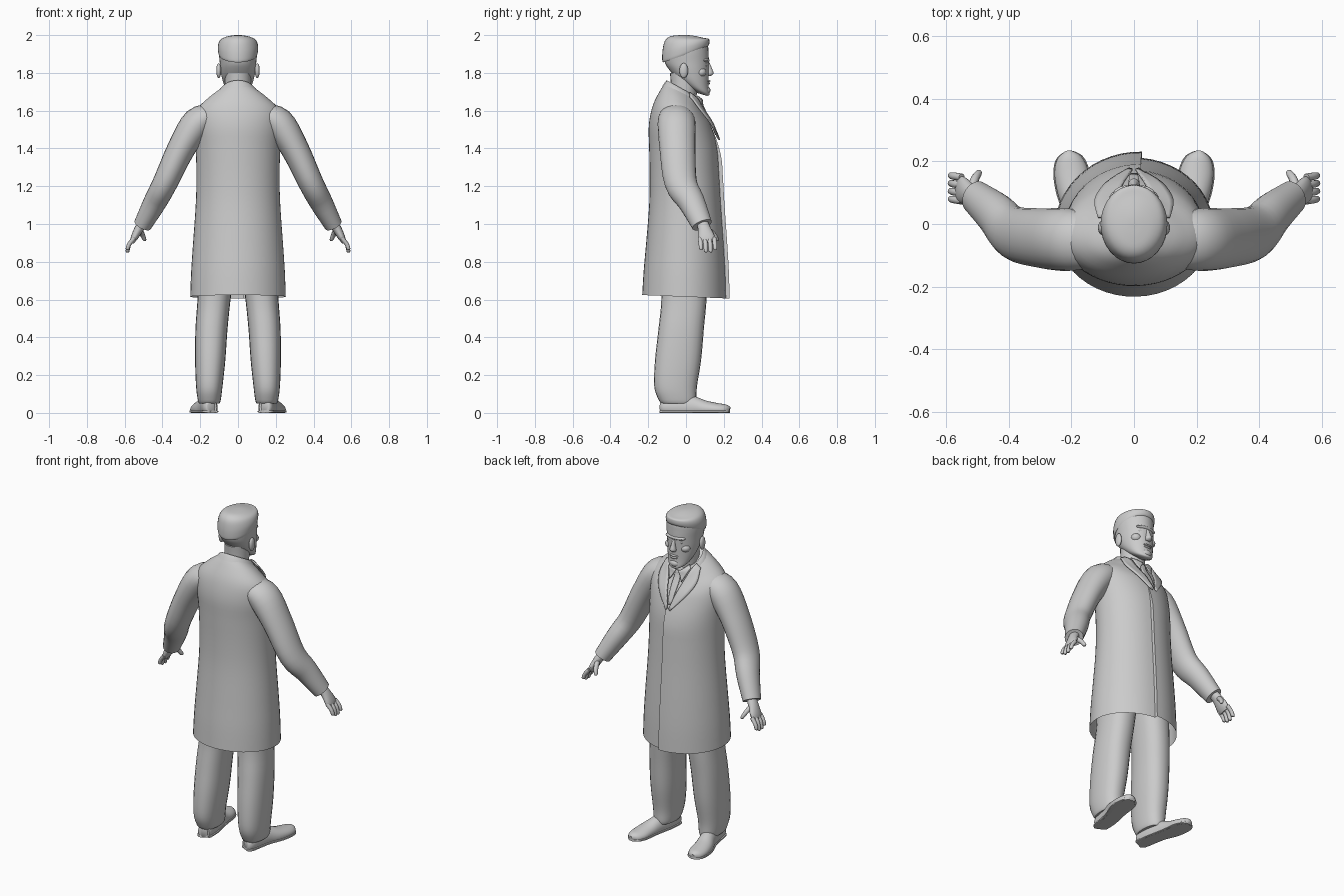
import bpy
import bmesh
import math
from mathutils import Vector
from mathutils.bvhtree import BVHTree

cube = bpy.data.objects.get("Cube")
if cube:
    bpy.data.objects.remove(cube)

grey = bpy.data.materials.new("plain_grey")
grey.use_nodes = True
grey.diffuse_color = (0.6, 0.6, 0.6, 1)
grey.node_tree.nodes["Principled BSDF"].inputs["Base Color"].default_value = (0.6, 0.6, 0.6, 1)


def finish(name, bm, thickness=0):
    """Turn a bmesh into a smooth shaded object."""
    bmesh.ops.remove_doubles(bm, verts=bm.verts, dist=0.0001)
    bmesh.ops.recalc_face_normals(bm, faces=bm.faces)
    mesh = bpy.data.meshes.new(name)
    bm.to_mesh(mesh)
    bm.free()
    mesh.materials.append(grey)
    obj = bpy.data.objects.new(name, mesh)
    bpy.context.collection.objects.link(obj)
    if thickness:
        solid = obj.modifiers.new("thickness", "SOLIDIFY")
        solid.thickness = thickness
        solid.offset = 0
    bpy.ops.object.select_all(action="DESELECT")
    obj.select_set(True)
    bpy.context.view_layer.objects.active = obj
    bpy.ops.object.shade_smooth_by_angle(angle=math.radians(45))
    return obj


def smooth_path(keys, steps):
    """Catmull-Rom interpolation through tuples of any length."""
    result = []
    last = len(keys) - 1
    for i in range(last):
        a, b, c, d = (keys[max(0, min(last, i + j))] for j in (-1, 0, 1, 2))
        for k in range(steps):
            t = k / steps
            result.append([q + t / 2 * (r - p + t * (2 * p - 5 * q + 4 * r - s + t * (3 * (q - r) + s - p)))
                           for p, q, r, s in zip(a, b, c, d)])
    return result + [list(keys[-1])]


def loft(name, keys, ref=None, segs=24, steps=4, side=1, power=2, flap=0, caps=(True, True)):
    """Skin rings (x, y, z, radius, radius, tilt); with ref the rings follow the path."""
    rings = smooth_path([tuple(k) + (0,) * (6 - len(k)) for k in keys], steps)
    bm = bmesh.new()
    loops = []
    for i, (x, y, z, ra, rb, tilt) in enumerate(rings):
        u, v = Vector((1, 0, 0)), Vector((0, 1, tilt))
        if ref:
            before, after = rings[max(i - 1, 0)], rings[min(i + 1, len(rings) - 1)]
            d = (Vector(after[:3]) - Vector(before[:3])).normalized()
            u = (Vector(ref) - d * d.dot(Vector(ref))).normalized()
            v = d.cross(u)
        loop = []
        for k in range(segs + (1 if flap else 0)):
            a = math.pi / 2 - (0.1 if flap else 0) + math.tau * k / segs
            c, s = math.cos(a), math.sin(a)
            c = math.copysign(abs(c) ** (2 / power), c)
            s = math.copysign(abs(s) ** (2 / power), s)
            # front edge that overlaps the other side
            lift = flap * max(0, 1 - 5 * k / segs) * min(1, max(0, (1.5 - z) * 6))
            p = Vector((x, y, z)) + u * c * ra + v * s * rb + Vector((0, lift, 0))
            loop.append(bm.verts.new((p.x * side, p.y, max(p.z, 0))))
        loops.append(loop)
    for lower, upper in zip(loops, loops[1:]):
        for k in range(len(lower)):
            n = (k + 1) % len(lower)
            bm.faces.new((lower[k], lower[n], upper[n], upper[k]))
    for wanted, loop in zip(caps, (loops[0], loops[-1])):
        if wanted:
            bm.faces.new(loop)
    return finish(name, bm)


def ball(name, centre, size):
    bm = bmesh.new()
    bmesh.ops.create_uvsphere(bm, u_segments=16, v_segments=10, radius=1)
    bmesh.ops.scale(bm, vec=size, verts=bm.verts)
    bmesh.ops.translate(bm, vec=centre, verts=bm.verts)
    return finish(name, bm)


# long coat, with the front edge overlapping
coat = loft("coat", [
    (0, -.01, .615, .253, .222, -.04), (0, -.008, .75, .248, .216, -.02),
    (0, -.006, .9, .238, .205), (0, -.005, 1.1, .224, .19),
    (0, -.008, 1.25, .22, .184), (0, -.015, 1.4, .224, .18),
    (0, -.032, 1.52, .232, .165), (0, -.04, 1.6, .222, .138, -.15),
    (0, -.034, 1.66, .16, .108, -.35), (0, -.022, 1.695, .105, .092, -.5),
    (0, -.02, 1.705, .085, .082, -.55)], segs=48, flap=.02, caps=(False, True))
tree = BVHTree.FromPolygons([v.co for v in coat.data.vertices],
                            [p.vertices for p in coat.data.polygons])


def panel(name, inner, outer, lift, side=1):
    """Cloth strip between two (x, z) lines, laid on the front of the coat."""
    bm = bmesh.new()
    rows = []
    for a, b in zip(smooth_path(inner, 4), smooth_path(outer, 4)):
        row = []
        for j in range(5):
            x, z = (p + (q - p) * j / 4 for p, q in zip(a, b))
            hit = tree.ray_cast(Vector((x * side, 1, z)), Vector((0, -1, 0)))[0]
            if hit is None:
                hit = tree.find_nearest(Vector((x * side, 0, z)))[0]
            row.append(bm.verts.new(hit + Vector((0, lift, lift / 3))))
        rows.append(row)
    for r, s in zip(rows, rows[1:]):
        for j in range(4):
            bm.faces.new((r[j], r[j + 1], s[j + 1], s[j]))
    finish(name, bm, 0.008)


# coat collar, neck and tie
loft("coat_collar", [(0, -.02, 1.675, .118, .106, -.5), (0, -.019, 1.7, .1, .092, -.55),
                     (0, -.018, 1.715, .083, .084, -.55)], caps=(False, False))
loft("neck", [(0, -.02, 1.6, .068, .07), (0, -.012, 1.7, .068, .068, -.3),
              (0, -.005, 1.8, .07, .08)])
panel("tie", [(-.012, 1.47), (-.02, 1.58), (-.014, 1.65)],
      [(.012, 1.47), (.02, 1.58), (.014, 1.65)], .006)

# head and hair
loft("head", [
    (0, .088, 1.685, .022, .024, -.3), (0, .06, 1.71, .058, .064, -.4),
    (0, .03, 1.755, .08, .09, -.3), (0, .012, 1.81, .092, .108, -.15),
    (0, .004, 1.86, .097, .117), (0, 0, 1.91, .102, .119),
    (0, 0, 1.945, .1, .116), (0, 0, 1.975, .085, .1), (0, 0, 1.99, .05, .06)], segs=32)
loft("hair", [
    (0, -.006, 1.895, .1, .116, .34), (0, -.002, 1.91, .105, .124, .32),
    (0, 0, 1.945, .106, .124, .2), (0, .003, 1.975, .094, .115, .05),
    (0, .002, 1.99, .066, .085, -.04), (0, 0, 1.998, .03, .04, -.03),
    (0, 0, 2, .004, .004)], segs=32)

# face
loft("nose", [(0, .114, 1.855, .01, .01), (0, .12, 1.825, .012, .017),
              (0, .124, 1.797, .019, .022), (0, .118, 1.784, .014, .014)], segs=12)
ball("brow", (0, .1, 1.866), (.066, .026, .013))
ball("upper_lip", (0, .116, 1.757), (.028, .013, .006))
ball("lower_lip", (0, .115, 1.745), (.024, .013, .007))
ball("chin", (0, .1, 1.708), (.034, .03, .024))

shoe = [(.143, -.13, .03, .02, .03), (.147, -.115, .03, .038, .045),
        (.155, -.04, .03, .044, .06), (.17, .03, .03, .045, .06),
        (.19, .1, .022, .053, .044), (.2, .165, .018, .054, .034),
        (.207, .21, .014, .04, .03), (.21, .23, .01, .014, .02)]

for side, word in ((1, "left"), (-1, "right")):
    def named(part):
        return word + "_" + part

    # side features of the face
    ball(named("ear"), (.102 * side, -.012, 1.812), (.013, .023, .04))
    ball(named("eye"), (.036 * side, .1, 1.842), (.017, .012, .009))
    ball(named("cheek"), (.05 * side, .078, 1.803), (.03, .03, .025))

    # lapels and shirt collar
    panel(named("lapel"), [(.005, 1.45), (.035, 1.55), (.065, 1.64), (.085, 1.69)],
          [(.015, 1.44), (.09, 1.53), (.125, 1.6), (.115, 1.67)], .014, side)
    panel(named("shirt_collar"), [(.008, 1.65), (.03, 1.66), (.055, 1.68)],
          [(.04, 1.595), (.055, 1.63), (.072, 1.67)], .016, side)

    # sleeve
    loft(named("sleeve"), [
        (.13, -.055, 1.575, .085, .06), (.212, -.05, 1.535, .1, .084),
        (.3, -.045, 1.4, .095, .074), (.385, -.028, 1.22, .086, .066),
        (.44, .03, 1.115, .071, .061), (.505, .085, .995, .055, .048)],
        ref=(0, 1, 0), side=side)

    # hand
    loft(named("palm"), [
        (.5, .085, 1.01, .03, .026), (.524, .097, .975, .034, .024),
        (.548, .108, .93, .044, .019), (.56, .113, .905, .036, .012)],
        ref=(0, 1, 0), segs=16, side=side)
    for i, finger in enumerate(("little", "ring", "middle", "index")):
        y = .074 + i * .025
        drop = .012 * (i in (1, 2))
        loft(named(finger + "_finger"), [
            (.55, y, .925, .012, .012), (.575, y + .004, .894, .012, .011),
            (.585, y + .006, .868 - drop, .01, .01), (.586, y + .006, .862 - drop, .004, .004)],
            ref=(0, 1, 0), segs=10, side=side)
    loft(named("thumb"), [
        (.52, .11, .975, .015, .015), (.507, .145, .945, .014, .013),
        (.495, .163, .918, .011, .01), (.493, .165, .91, .004, .004)],
        ref=(0, 1, 0), segs=10, side=side)

    # trouser leg
    loft(named("trouser_leg"), [
        (.1, -.01, .9, .1, .13), (.125, -.01, .62, .088, .12),
        (.14, -.025, .45, .085, .12), (.147, -.042, .28, .08, .122),
        (.152, -.055, .14, .07, .113), (.152, -.045, .07, .061, .1),
        (.152, -.04, .05, .054, .09)], side=side, power=2.3)

    # shoe and sole
    loft(named("shoe"), shoe, ref=(1, 0, 0), side=side)
    loft(named("sole"), [(x, y, .007, ra + .004, .007) for x, y, z, ra, rb in shoe],
         ref=(1, 0, 0), side=side, power=5)
